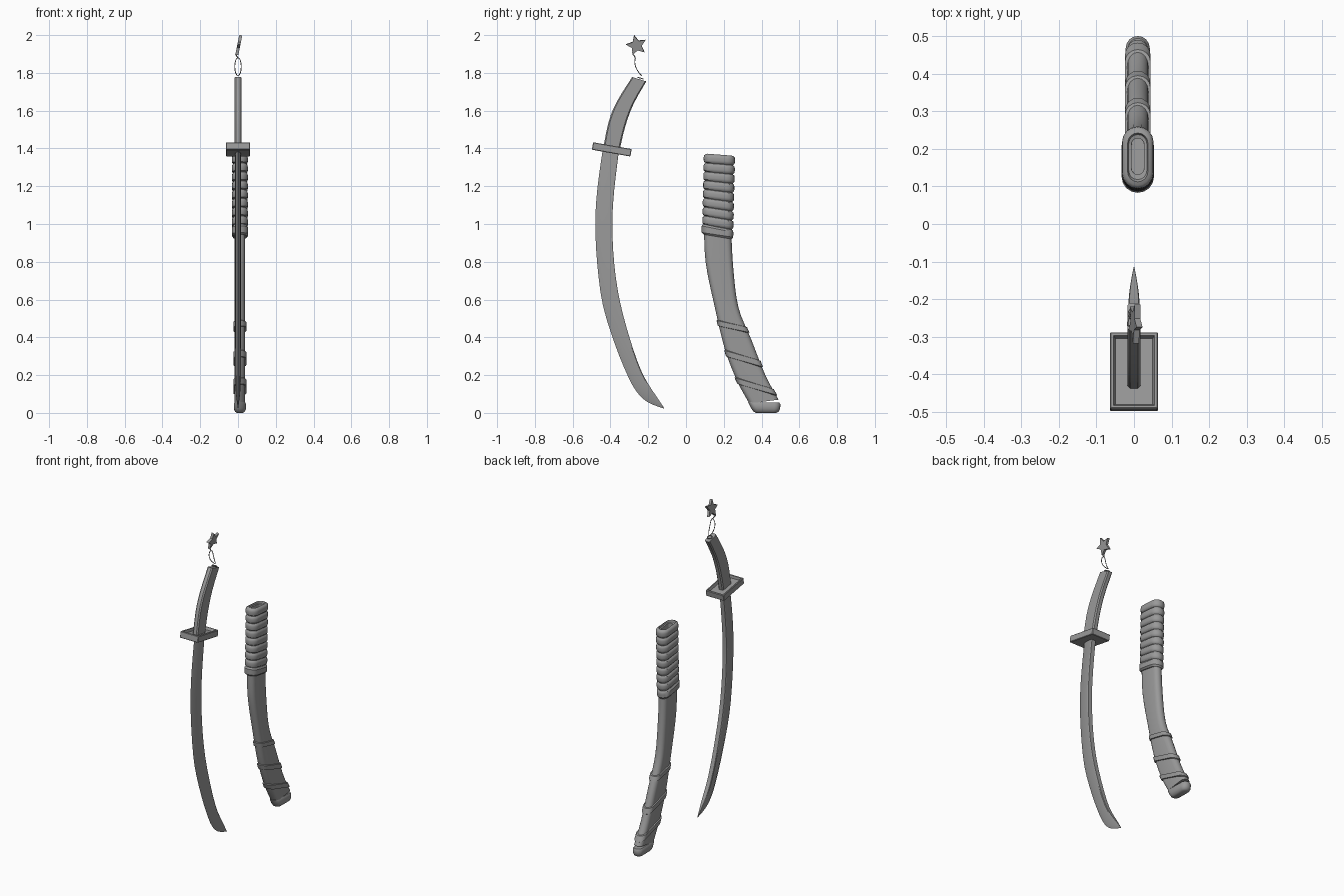
import bpy, bmesh, math
from mathutils import Vector, Matrix

if "Cube" in bpy.data.objects:
    bpy.data.objects.remove(bpy.data.objects["Cube"])

steel = bpy.data.materials.new("grey")
steel.diffuse_color = (0.32, 0.32, 0.32, 1)
steel.use_nodes = True
steel.node_tree.nodes["Principled BSDF"].inputs["Base Color"].default_value = steel.diffuse_color


def finish(ob, angle=30):
    ob.data.materials.clear()
    ob.data.materials.append(steel)
    bpy.ops.object.select_all(action='DESELECT')
    ob.select_set(True)
    bpy.context.view_layer.objects.active = ob
    bpy.ops.object.shade_smooth_by_angle(angle=math.radians(angle))


def from_bmesh(name, bm, angle=30):
    bmesh.ops.recalc_face_normals(bm, faces=bm.faces)
    me = bpy.data.meshes.new(name)
    bm.to_mesh(me)
    bm.free()
    ob = bpy.data.objects.new(name, me)
    bpy.context.collection.objects.link(ob)
    finish(ob, angle)
    return ob


def smooth(st, n=3):
    """Catmull-Rom subdivision of a list of stations."""
    p = [st[0]] + list(st) + [st[-1]]
    out = []
    for i in range(1, len(p) - 2):
        for k in range(n):
            t = k / n
            out.append(tuple(0.5 * (2 * b + (c - a) * t + (2 * a - 5 * b + 4 * c - d) * t * t
                                    + (3 * b - a - 3 * c + d) * t ** 3)
                             for a, b, c, d in zip(*p[i - 1:i + 3])))
    return out + [st[-1]]


def pill(length, hw):
    """Section with round ends: (distance from middle, x)."""
    r = min(hw, length / 2)
    pts = []
    for side in (1, -1):
        for k in range(9):
            a = math.radians(-90 + 22.5 * k)
            pts.append((side * (length / 2 - r + r * math.cos(a)), side * hw * math.sin(a)))
    return pts


def poly(shape):
    return lambda length, hw: [(u * length / 2, v * hw) for u, v in shape]


def loft(name, stations, section=pill, x0=0.0, angle=30):
    """Stations are (front y, front z, back y, back z, half width)."""
    bm = bmesh.new()
    rings = []
    for yl, zl, yr, zr, hw in stations:
        a, b = Vector((0, yl, zl)), Vector((0, yr, zr))
        d, mid = (b - a).normalized(), (a + b) / 2
        rings.append([bm.verts.new(mid + d * u + Vector((x0 + x, 0, 0)))
                      for u, x in section((b - a).length, hw)])
    for r, s in zip(rings, rings[1:]):
        for i in range(len(r)):
            j = (i + 1) % len(r)
            bm.faces.new((r[i], r[j], s[j], s[i]))
    bm.faces.new(rings[0])
    bm.faces.new(rings[-1])
    return from_bmesh(name, bm, angle)


def tube(name, pts, radius, closed):
    cu = bpy.data.curves.new(name, 'CURVE')
    cu.dimensions = '3D'
    cu.bevel_depth, cu.bevel_resolution = radius, 1
    sp = cu.splines.new('POLY')
    sp.points.add(len(pts) - 1)
    for q, co in zip(sp.points, pts):
        q.co = (*co, 1)
    sp.use_cyclic_u = closed
    ob = bpy.data.objects.new(name, cu)
    bpy.context.collection.objects.link(ob)
    bpy.ops.object.select_all(action='DESELECT')
    ob.select_set(True)
    bpy.context.view_layer.objects.active = ob
    bpy.ops.object.convert(target='MESH')
    finish(bpy.context.view_layer.objects.active, 60)


# Blade: wedge section, thin on the outer curve, flat spine on the inner curve
loft("blade", smooth([
    (-.44, 1.40, -.355, 1.39, .016), (-.47, 1.18, -.38, 1.18, .016), (-.48, 1.0, -.39, 1.0, .016),
    (-.47, .79, -.38, .79, .016), (-.44, .57, -.35, .59, .016), (-.375, .36, -.295, .385, .016),
    (-.31, .20, -.24, .23, .015), (-.26, .11, -.195, .145, .014), (-.2, .055, -.155, .085, .009),
    (-.116, .023, -.115, .025, .001)]),
    poly([(-1, 0), (-.3, -.75), (.9, -1), (1, -.85), (1, .85), (.9, 1), (-.3, .75)]))

# Handle: chamfered bar
loft("handle", smooth([
    (-.44, 1.39, -.355, 1.375, .0175), (-.41, 1.54, -.322, 1.515, .0175),
    (-.365, 1.65, -.278, 1.635, .0175), (-.285, 1.778, -.21, 1.755, .0175)]),
    poly([(-1, -.6), (-.85, -1), (.85, -1), (1, -.6), (1, .6), (.85, 1), (-.85, 1), (-1, .6)]))

# Guard: tilted plate with a recessed upper face
bm = bmesh.new()
bmesh.ops.create_cube(bm, size=1, matrix=Matrix.Diagonal((.128, .207, .04, 1)))
bmesh.ops.bevel(bm, geom=bm.edges[:], offset=.003, segments=1, affect='EDGES')
top = [max(bm.faces, key=lambda f: f.calc_center_median().z)]
bmesh.ops.inset_region(bm, faces=top, thickness=.009)
bmesh.ops.inset_region(bm, faces=top, thickness=.007, depth=-.016)
bm.transform(Matrix.Translation((0, -.393, 1.395)) @ Matrix.Rotation(math.radians(-10), 4, 'X'))
from_bmesh("guard", bm)

# Ring on the handle end, hanging loop and short link
bpy.ops.mesh.primitive_torus_add(major_segments=20, minor_segments=6, major_radius=.014,
                                 minor_radius=.003, location=(0, -.24, 1.772),
                                 rotation=(math.radians(-17), 0, 0))
bpy.context.object.name = "handle_ring"
finish(bpy.context.object, 60)
loop = []
for k in range(28):
    a = 2 * math.pi * k / 28
    t = .5 - .5 * math.cos(a)
    loop.append((.017 * math.sin(a), -.235 - .033 * t - .06 * t * (1 - t), 1.785 + .095 * t))
tube("charm_loop", loop, .0022, True)
tube("charm_link", [(0, -.268, 1.877), (-.006, -.272, 1.888), (-.012, -.28, 1.897), (-.008, -.282, 1.91)],
     .003, False)

# Star charm: thick five-pointed star, leaning sideways
bm = bmesh.new()
pts = [Vector((0, r * math.cos(a), r * math.sin(a))) for k in range(10)
       for r, a in [((.056, .027)[k % 2], math.radians(103 + 36 * k))]]
f = bm.faces.new([bm.verts.new(p - Vector((.008, 0, 0))) for p in pts])
ext = bmesh.ops.extrude_face_region(bm, geom=[f])
bmesh.ops.translate(bm, vec=(.016, 0, 0), verts=[v for v in ext['geom'] if isinstance(v, bmesh.types.BMVert)])
bm.transform(Matrix.Translation((.004, -.262, 1.946)) @ Matrix.Rotation(.2, 4, 'Y'))
from_bmesh("star_charm", bm)

# Scabbard body
SX = .01
body = smooth([
    (.095, .97, .24, .95, .028), (.105, .79, .25, .77, .028), (.15, .57, .277, .56, .028),
    (.205, .34, .345, .39, .028), (.27, .17, .42, .20, .028), (.335, .05, .49, .07, .028)], 4)
loft("scabbard", body, x0=SX)


def edge(z, back):
    """y of the scabbard's front or back edge at height z."""
    o = 2 if back else 0
    for p, q in zip(body, body[1:]):
        if q[o + 1] <= z <= p[o + 1]:
            return p[o] + (q[o] - p[o]) * (p[o + 1] - z) / (p[o + 1] - q[o + 1])
    return body[-1][o]


# Slanted bands round the lower scabbard
for i, (zf, zb, h) in enumerate([(.475, .44, .035), (.315, .26, .04), (.17, .11, .04)]):
    st = []
    for dz, g in ((.5, -.003), (.4, .006), (-.4, .006), (-.5, -.003)):
        a, b = zf + dz * h, zb + dz * h
        st.append((edge(a, 0) - g, a, edge(b, 1) + g, b, .028 + g))
    loft("band_%d" % (i + 1), st, x0=SX)

# Rounded end cap
loft("end_cap", [(.328, .058, .494, .054, .026), (.332, .05, .5, .045, .032), (.345, .024, .498, .02, .032),
                 (.356, .008, .49, .006, .026), (.37, 0, .478, 0, .016)], x0=SX, angle=40)

# Wrapped collar: stacked rounded rings, then a lip and a slot at the mouth
N, wrap = 9, []
for i in range(N):
    for f, d in ((.02, .009), (.14, .002), (.35, 0), (.65, 0), (.86, .002), (.98, .009)):
        t = (i + f) / N
        tilt = .028 - .018 * t
        z = .95 + .42 * t
        wrap.append((.085 + .009 * t + d, z, .25 + .01 * t - d, z - tilt, .042 - d))
wrap += [(.112, 1.372, .242, 1.362, .027), (.118, 1.362, .238, 1.352, .024),
         (.132, 1.36, .228, 1.35, .017), (.132, 1.05, .228, 1.04, .016)]
loft("collar_wrap", wrap, x0=SX, angle=40)

# Collar base ring
loft("collar_base", [(.09, 1.0, .247, .965, .036), (.083, .99, .25, .957, .043),
                     (.083, .955, .25, .93, .043), (.092, .945, .243, .92, .034)], x0=SX)
